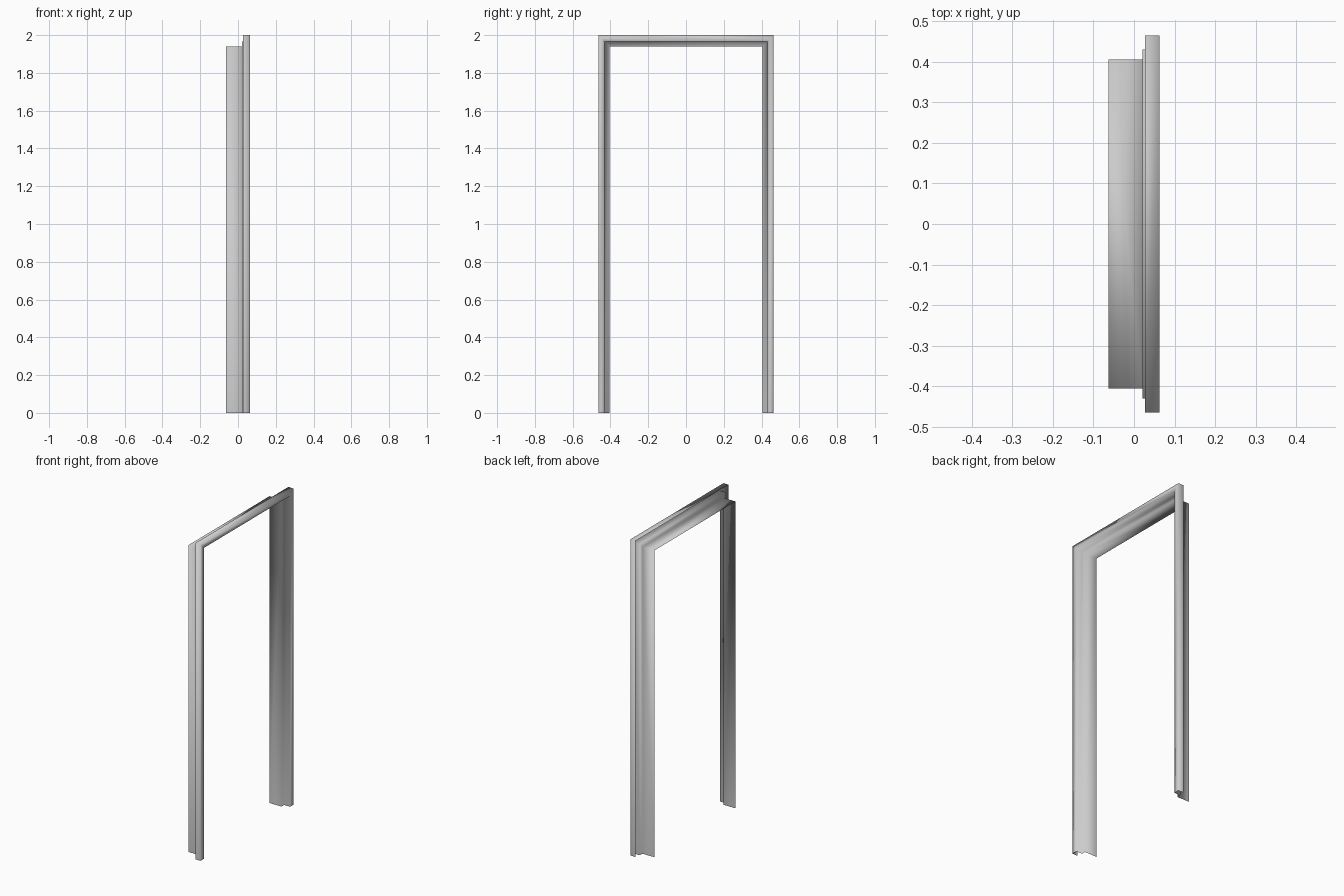
import bpy
import bmesh

cube = bpy.data.objects.get("Cube")
if cube:
    bpy.data.objects.remove(cube, do_unlink=True)

HALF_WIDTH, HEIGHT = 0.4645, 2.0

# One plain grey metal
metal = bpy.data.materials.new("light grey metal")
metal.use_nodes = True
colour = (0.6, 0.6, 0.6, 1)
metal.diffuse_color = colour
metal.node_tree.nodes["Principled BSDF"].inputs["Base Color"].default_value = colour

# Folded sheet section: (depth x, inset from the outer edge)
section = [
    (0.027, 0.0),      # return lip of the trim
    (0.063, 0.0),      # outer corner of the trim
    (0.063, 0.034),    # inner corner of the trim
    (0.021, 0.034),    # bottom of the rebate
    (0.021, 0.0595),   # door stop
    (-0.063, 0.0595),  # end of the lining
]


def path_points(x, inset):
    """Up one jamb, across the head with mitred corners, down the other."""
    w, h = HALF_WIDTH - inset, HEIGHT - inset
    return [(x, -w, 0), (x, -w, h), (x, w, h), (x, w, 0)]


# Sweep the section round the opening
bm = bmesh.new()
rows = [[bm.verts.new(p) for p in path_points(x, d)] for x, d in section]
for a, b in zip(rows, rows[1:]):
    for i in range(len(a) - 1):
        face = bm.faces.new((a[i], b[i], b[i + 1], a[i + 1]))
        face.smooth = True
bm.normal_update()

# Turn the sheet so that the trim face looks towards +x
trim = max(bm.faces, key=lambda f: f.calc_center_median().x)
if trim.normal.x < 0:
    bmesh.ops.reverse_faces(bm, faces=bm.faces[:])

mesh = bpy.data.meshes.new("door_frame")
bm.to_mesh(mesh)
bm.free()
mesh.materials.append(metal)
frame = bpy.data.objects.new("door_frame", mesh)
bpy.context.collection.objects.link(frame)
